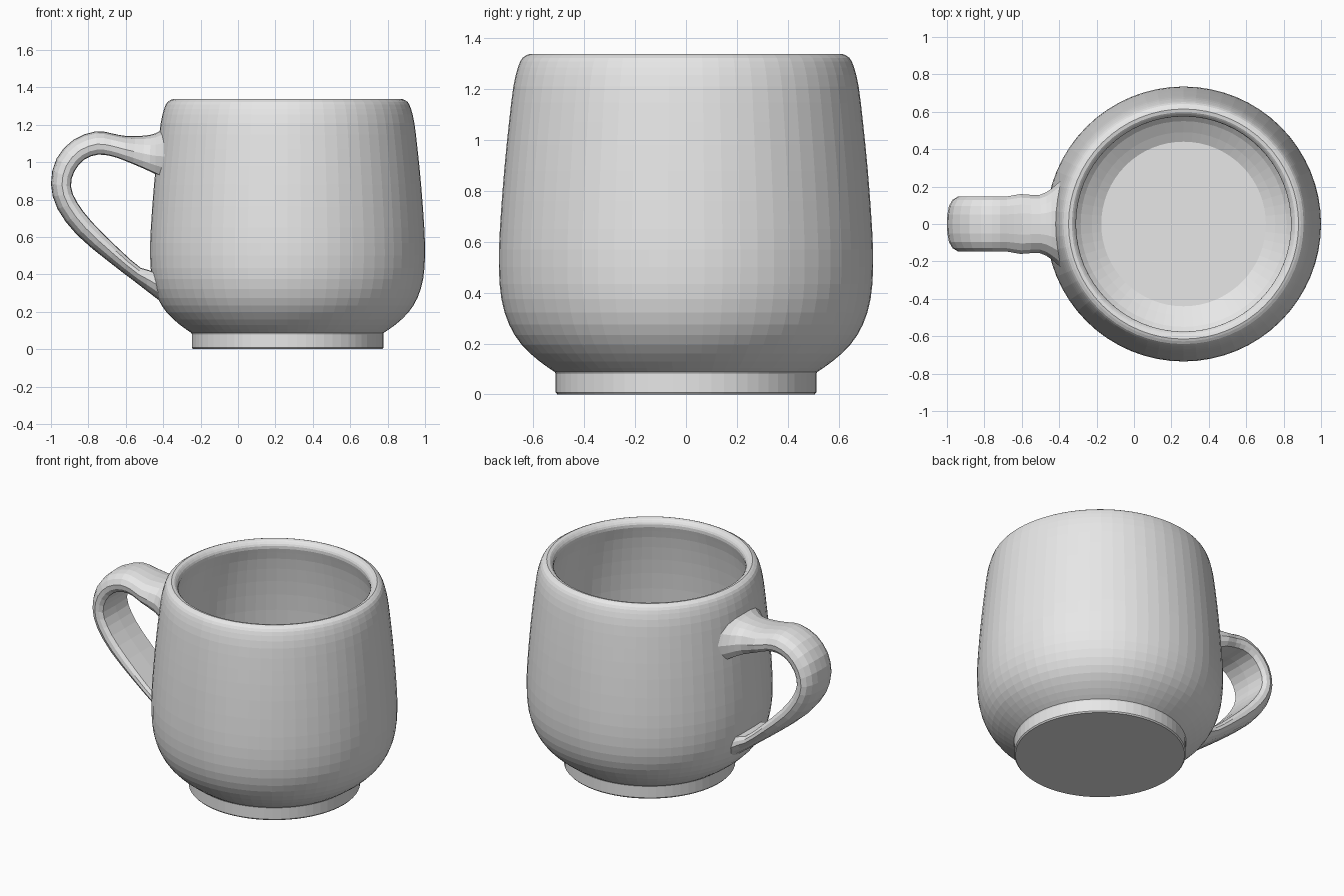
import bpy, bmesh, math

CX = 0.265      # mug axis offset from the origin
SIDES = 64

clay = bpy.data.materials.new("grey clay")
clay.diffuse_color = (0.8, 0.8, 0.8, 1)


def smooth(points, steps):
    """Catmull-Rom curve through tuples of any length."""
    pts = [points[0]] + list(points) + [points[-1]]
    out = []
    for a, b, c, d in zip(pts, pts[1:], pts[2:], pts[3:]):
        for s in range(steps):
            t = s / steps
            out.append(tuple(
                0.5 * (2 * q + (r - p) * t + (2 * p - 5 * q + 4 * r - u) * t * t
                       + (3 * q - p - 3 * r + u) * t ** 3)
                for p, q, r, u in zip(a, b, c, d)))
    return out + [tuple(points[-1])]


def skin(name, rings):
    """Bridge closed rings of points and cap both ends."""
    bm = bmesh.new()
    loops = [[bm.verts.new(p) for p in ring] for ring in rings]
    n = len(loops[0])
    for a, b in zip(loops, loops[1:]):
        for i in range(n):
            j = (i + 1) % n
            bm.faces.new((a[i], a[j], b[j], b[i]))
    bm.faces.new(loops[0])
    bm.faces.new(loops[-1])
    bmesh.ops.recalc_face_normals(bm, faces=bm.faces[:])
    mesh = bpy.data.meshes.new(name)
    bm.to_mesh(mesh)
    bm.free()
    mesh.materials.append(clay)
    obj = bpy.data.objects.new(name, mesh)
    bpy.context.collection.objects.link(obj)
    return obj


# Mug body: foot ring, bulging wall, rounded rim, hollow inside (radius, z)
foot = [(0.505, 0), (0.512, 0.008), (0.512, 0.08)]
wall = smooth([(0.515, 0.088), (0.575, 0.13), (0.645, 0.195), (0.695, 0.275),
               (0.725, 0.375), (0.735, 0.50), (0.731, 0.65), (0.714, 0.88),
               (0.695, 1.07), (0.678, 1.21), (0.660, 1.285), (0.642, 1.322),
               (0.615, 1.337)], 2)
inside = smooth([(0.597, 1.333), (0.580, 1.315), (0.575, 1.285), (0.595, 1.21),
                 (0.622, 1.05), (0.645, 0.85), (0.660, 0.60), (0.655, 0.42),
                 (0.620, 0.29), (0.550, 0.205), (0.440, 0.14)], 2)
skin("mug_body", [
    [(CX + r * math.cos(2 * math.pi * i / SIDES),
      r * math.sin(2 * math.pi * i / SIDES), z) for i in range(SIDES)]
    for r, z in foot + wall + inside])

# Handle stations: outer x, outer z, inner x, inner z, half width
stations = smooth([
    (-0.385, 1.185, -0.385, 0.905, 0.24),
    (-0.44, 1.155, -0.44, 0.935, 0.19),
    (-0.50, 1.142, -0.51, 0.968, 0.155),
    (-0.60, 1.140, -0.61, 1.01, 0.16),
    (-0.68, 1.155, -0.68, 1.033, 0.147),
    (-0.76, 1.165, -0.75, 1.04, 0.147),
    (-0.88, 1.120, -0.82, 1.015, 0.147),
    (-0.97, 1.020, -0.875, 0.95, 0.147),
    (-1.00, 0.885, -0.893, 0.87, 0.147),
    (-0.965, 0.75, -0.86, 0.785, 0.147),
    (-0.86, 0.61, -0.78, 0.68, 0.147),
    (-0.70, 0.475, -0.64, 0.54, 0.147),
    (-0.55, 0.36, -0.52, 0.435, 0.147),
    (-0.44, 0.275, -0.44, 0.41, 0.155),
    (-0.34, 0.20, -0.38, 0.30, 0.165)], 2)

# Cross-section: domed outside, bevelled flat inside (width, depth fractions)
half = [(0.35, 0.02), (0.65, 0.10), (0.88, 0.28), (1.0, 0.55), (0.97, 0.78),
        (0.85, 0.97)]
section = [(0, 0)] + half + [(0, 1)] + [(-w, d) for w, d in reversed(half)]
skin("handle", [
    [(ox + (ix - ox) * d, hw * w, oz + (iz - oz) * d) for w, d in section]
    for ox, oz, ix, iz, hw in stations])
